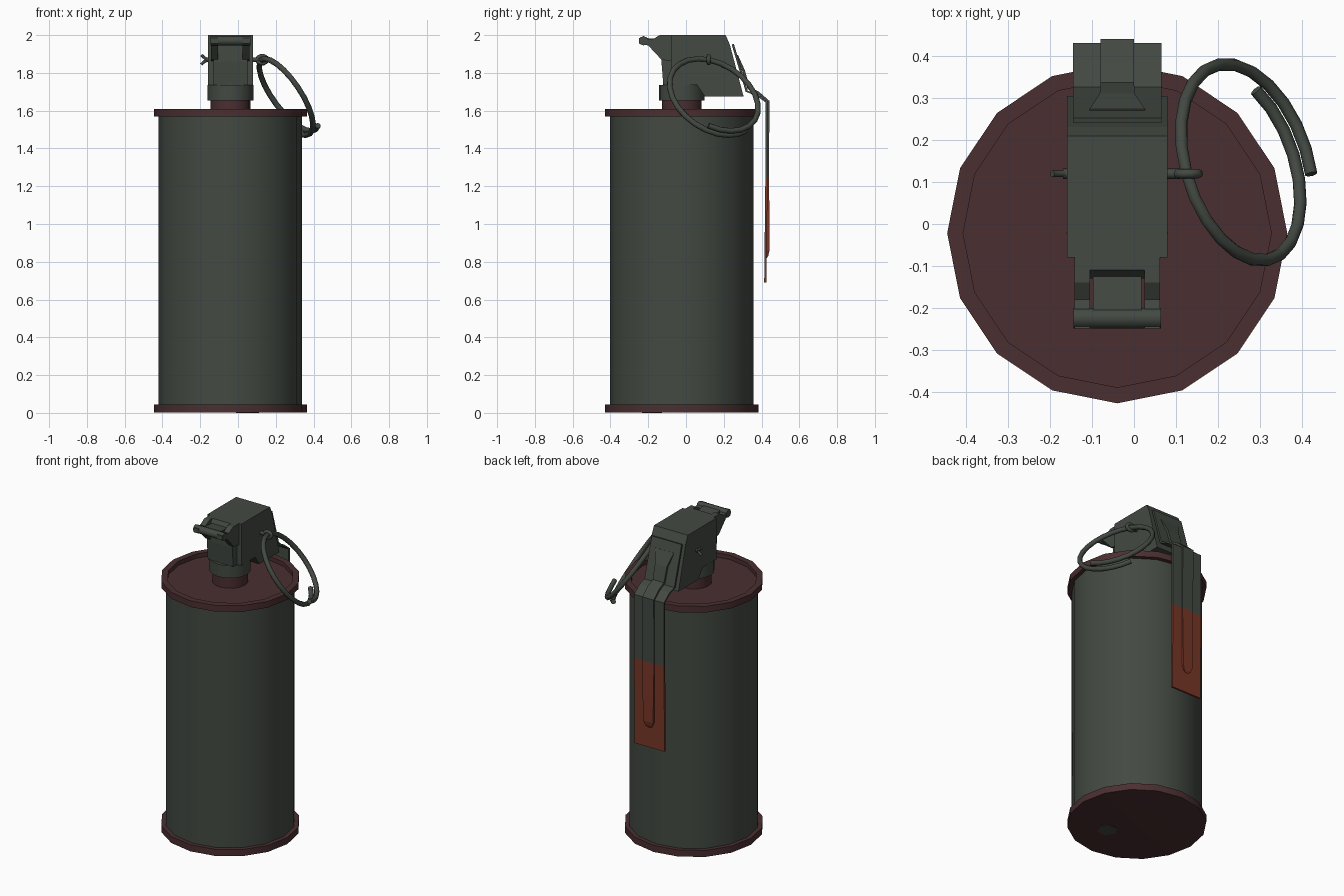
import bpy, bmesh, math
from mathutils import Vector

if "Cube" in bpy.data.objects:
    bpy.data.objects.remove(bpy.data.objects["Cube"])

CX, CY = -0.04, -0.022      # axis of the canister


def material(name, rgb):
    m = bpy.data.materials.new(name)
    m.diffuse_color = (*rgb, 1)
    m.use_nodes = True
    m.node_tree.nodes["Principled BSDF"].inputs["Base Color"].default_value = m.diffuse_color
    return m


GREEN = material("dark olive green", (0.056, 0.067, 0.054))
RED = material("dark maroon", (0.070, 0.028, 0.030))
ORANGE = material("rust orange", (0.19, 0.038, 0.021))


def finish(name, bm, *mats, smooth=True):
    bmesh.ops.recalc_face_normals(bm, faces=bm.faces)
    me = bpy.data.meshes.new(name)
    bm.to_mesh(me)
    bm.free()
    for m in mats:
        me.materials.append(m)
    ob = bpy.data.objects.new(name, me)
    bpy.context.collection.objects.link(ob)
    if smooth:
        bpy.ops.object.select_all(action='DESELECT')
        bpy.context.view_layer.objects.active = ob
        ob.select_set(True)
        bpy.ops.object.shade_smooth_by_angle(angle=math.radians(30))
    return ob


def lathe(name, profile, mat, sides=16, x=CX, y=CY):
    """Turn a (radius, z) profile around a vertical axis and cap both ends."""
    bm = bmesh.new()
    rings = []
    for r, z in profile:
        rings.append([bm.verts.new((x + r * math.cos(2 * math.pi * i / sides),
                                    y + r * math.sin(2 * math.pi * i / sides), z))
                      for i in range(sides)])
    for a, b in zip(rings, rings[1:]):
        for i in range(sides):
            j = (i + 1) % sides
            bm.faces.new((a[i], a[j], b[j], b[i]))
    bm.faces.new(rings[0])
    bm.faces.new(rings[-1])
    return finish(name, bm, mat)


def extrude_x(name, profile, x0, x1, mat=GREEN):
    """Extrude a (y, z) outline along x."""
    bm = bmesh.new()
    f = bm.faces.new([bm.verts.new((x0, y, z)) for y, z in profile])
    g = bmesh.ops.extrude_face_region(bm, geom=[f])
    for v in g["geom"]:
        if isinstance(v, bmesh.types.BMVert):
            v.co.x = x1
    return finish(name, bm, mat, smooth=False)


def strip(name, path, thick, split):
    """Bent metal strip from (y, z, half width); faces below split are orange."""
    bm = bmesh.new()
    rows = []
    for i, (y, z, w) in enumerate(path):
        a, b = path[max(i - 1, 0)], path[min(i + 1, len(path) - 1)]
        t = Vector((b[0] - a[0], b[1] - a[1])).normalized()
        oy, oz = t.y * thick, -t.x * thick      # inward offset
        rows.append([bm.verts.new(c) for c in (
            (CX - w, y, z), (CX + w, y, z),
            (CX + w, y + oy, z + oz), (CX - w, y + oy, z + oz))])
    for a, b in zip(rows, rows[1:]):
        for i in range(4):
            j = (i + 1) % 4
            bm.faces.new((a[i], a[j], b[j], b[i]))
    bm.faces.new(rows[0])
    bm.faces.new(rows[-1])
    for f in bm.faces:
        f.material_index = int(f.calc_center_median().z < split)
    return finish(name, bm, GREEN, ORANGE, smooth=False)


def wire(name, points, radius, cyclic=False):
    cu = bpy.data.curves.new(name, 'CURVE')
    cu.dimensions = '3D'
    cu.bevel_depth = radius
    cu.bevel_resolution = 2
    cu.use_fill_caps = True
    sp = cu.splines.new('POLY')
    sp.points.add(len(points) - 1)
    for p, co in zip(sp.points, points):
        p.co = (*co, 1)
    sp.use_cyclic_u = cyclic
    cu.materials.append(GREEN)
    ob = bpy.data.objects.new(name, cu)
    bpy.context.collection.objects.link(ob)
    return ob


# Canister body, rims and bottom spot
lathe("body", [(0.38, 0.03), (0.38, 1.58)], GREEN)
lathe("bottom_rim", [(0.40, 0.002), (0.406, 0.003), (0.406, 0.045), (0.37, 0.045)], RED)
lathe("top_rim", [(0.37, 1.57), (0.406, 1.57), (0.406, 1.61), (0.368, 1.61),
                  (0.368, 1.583)], RED)
lathe("bottom_spot", [(0.06, 0.0), (0.06, 0.004)], GREEN, 6, 0.05, -0.18)

# Neck and collar
lathe("neck", [(0.105, 1.57), (0.105, 1.665)], RED)
lathe("collar", [(0.121, 1.655), (0.121, 1.735), (0.10, 1.735), (0.10, 1.86)], GREEN)

# Fuze housing: wide rear block and narrower front block
extrude_x("housing", [(-0.08, 2.0), (0.21, 2.0), (0.232, 1.95), (0.305, 1.675),
                      (0.10, 1.675), (0.06, 1.735), (-0.08, 1.735)], CX - 0.12, CX + 0.12)
extrude_x("front_block", [(-0.13, 1.97), (-0.11, 2.0), (-0.07, 2.0), (-0.07, 1.735),
                          (-0.12, 1.735), (-0.13, 1.86)], CX - 0.09, CX + 0.09)

# Hinge ears on both sides, hinge pin and tongue
for side, name in ((-1, "left_ear"), (1, "right_ear")):
    extrude_x(name, [(-0.07, 2.0), (-0.14, 2.0), (-0.18, 1.975), (-0.25, 1.985),
                     (-0.25, 1.955), (-0.20, 1.945), (-0.13, 1.87), (-0.07, 1.86)],
              CX + side * 0.065, CX + side * 0.102)
wire("hinge_pin", [(CX - 0.105, -0.225, 1.97), (CX + 0.105, -0.225, 1.97)], 0.025)
extrude_x("hinge_tongue", [(-0.11, 1.975), (-0.215, 1.985), (-0.215, 1.96), (-0.11, 1.95)],
          CX - 0.058, CX + 0.058)

# Safety lever with a painted lower half and a pressed rib
W = 0.106
strip("lever", [(0.242, 1.95, W), (0.316, 1.70, W), (0.37, 1.68, W), (0.42, 1.645, W),
                (0.42, 1.24, W), (0.414, 0.69, W)], -0.012, 1.24)
strip("lever_rib", [(0.262, 1.89, 0.066), (0.298, 1.81, 0.042), (0.326, 1.715, 0.04),
                    (0.377, 1.69, 0.04), (0.428, 1.65, 0.04), (0.425, 1.24, 0.04),
                    (0.428, 1.04, 0.038), (0.428, 0.86, 0.036), (0.422, 0.835, 0.024),
                    (0.416, 0.828, 0.012)], -0.014, 1.24)

# Split pin with eye
PY, PZ = 0.12, 1.87
wire("split_pin", [(-0.17, PY, PZ), (0.11, PY, PZ)], 0.012)
for s, name in ((1, "pin_leg_upper"), (-1, "pin_leg_lower")):
    wire(name, [(-0.155, PY, PZ), (-0.175, PY, PZ + s * 0.008), (-0.195, PY, PZ + s * 0.025)],
         0.008)
wire("pin_eye", [(0.128 + 0.026 * math.cos(a * math.pi / 5), PY,
                  PZ + 0.02 * math.sin(a * math.pi / 5)) for a in range(10)], 0.011, True)

# Pull ring: one overlapping turn of wire, tilted
C = Vector((0.255, 0.145, 1.675))
U = Vector((-0.135, -0.025, 0.19))
V = Vector((-0.065, 0.23, -0.05))
N = -U.cross(V).normalized()
ring = []
STEPS = 28
for i in range(STEPS + 1):
    k = i / STEPS
    t = math.radians(135 + 420 * k)
    ring.append(C + U * math.cos(t) + V * math.sin(t) + N * (-0.018 + 0.046 * k))
wire("pull_ring", ring, 0.015)
